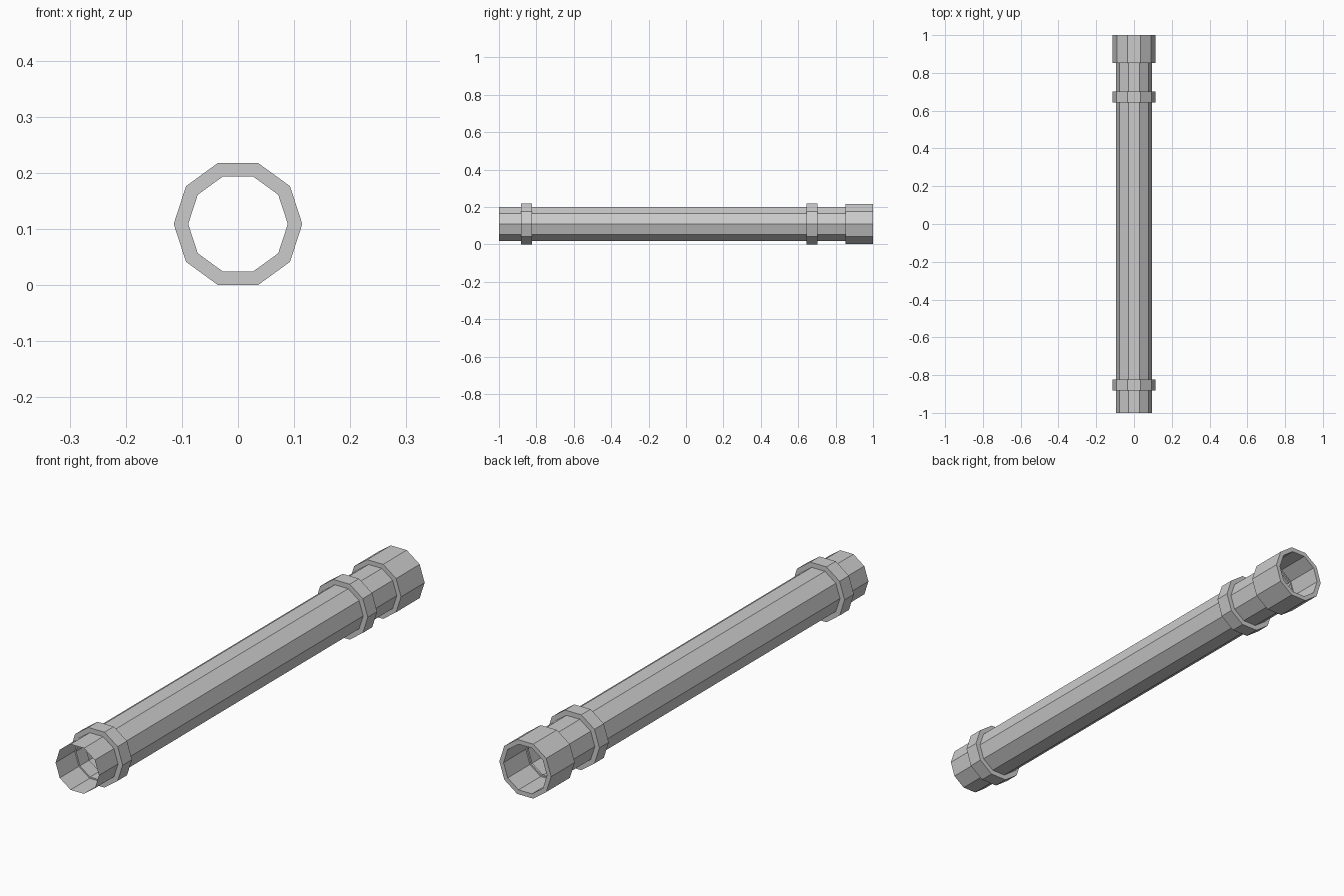
import bpy, bmesh, math

if "Cube" in bpy.data.objects:
    bpy.data.objects.remove(bpy.data.objects["Cube"])

SIDES = 10
AXIS_Z = 0.109
R_PIPE, R_BORE, R_RING, R_SOCKET = 0.0945, 0.0887, 0.1146, 0.1128


def lathe(name, profile, closed):
    """Sweep a (radius, y) profile around the pipe axis, flat shaded."""
    bm = bmesh.new()
    loops = []
    for r, y in profile:
        loops.append([bm.verts.new((r * math.cos(2 * math.pi * i / SIDES), y,
                                    r * math.sin(2 * math.pi * i / SIDES)))
                      for i in range(SIDES)])
    n = len(loops)
    for k in range(n if closed else n - 1):
        a, b = loops[k], loops[(k + 1) % n]
        for i in range(SIDES):
            j = (i + 1) % SIDES
            bm.faces.new((a[i], b[i], b[j], a[j]))
    if closed:
        bmesh.ops.recalc_face_normals(bm, faces=bm.faces)
    mesh = bpy.data.meshes.new(name)
    bm.to_mesh(mesh)
    bm.free()
    ob = bpy.data.objects.new(name, mesh)
    ob.location.z = AXIS_Z
    bpy.context.collection.objects.link(ob)
    return ob


# Thin open-ended pipe
lathe("pipe", [(R_PIPE, -1.0), (R_PIPE, 0.853)], False)

# Collars near both ends, reaching slightly inside the pipe
for name, y0, y1 in (("front_collar", -0.881, -0.823), ("rear_collar", 0.644, 0.702)):
    lathe(name, [(R_BORE, y0), (R_RING, y0), (R_RING, y1), (R_BORE, y1)], True)

# Socket at the back end with a stop ledge inside
lathe("socket", [(R_BORE, 0.853), (R_SOCKET, 0.853), (R_SOCKET, 1.0),
                 (R_PIPE, 1.0), (R_PIPE, 0.862), (R_BORE, 0.862)], True)
